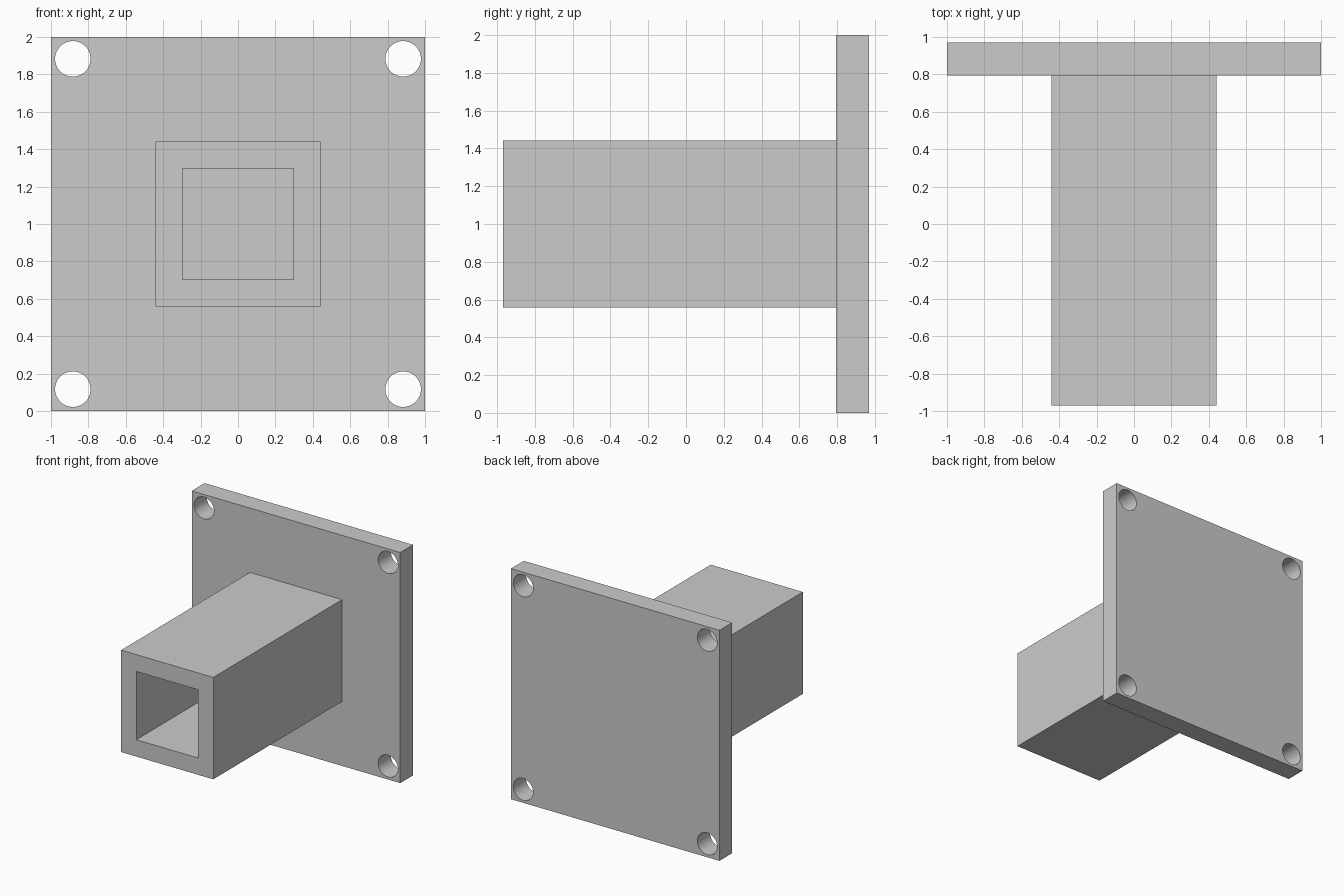
import bpy
from math import pi

if "Cube" in bpy.data.objects:
    bpy.data.objects.remove(bpy.data.objects["Cube"])

Y_FRONT, Y_PLATE, Y_BACK = -0.97, 0.795, 0.97
MID_Z = 1.0


def box(name, half, y0, y1):
    """Square block centred on the tube axis, running from y0 to y1."""
    bpy.ops.mesh.primitive_cube_add(size=1, location=(0, (y0 + y1) / 2, MID_Z))
    ob = bpy.context.object
    ob.name = name
    ob.scale = (2 * half, y1 - y0, 2 * half)
    bpy.ops.object.transform_apply(location=False, rotation=False, scale=True)
    return ob


def cut(target, cutter):
    """Subtract the cutter from the target, then discard it."""
    mod = target.modifiers.new("cut", 'BOOLEAN')
    mod.operation = 'DIFFERENCE'
    mod.solver = 'EXACT'
    mod.object = cutter
    bpy.context.view_layer.objects.active = target
    bpy.ops.object.modifier_apply(modifier=mod.name)
    bpy.data.objects.remove(cutter, do_unlink=True)


# Mounting plate with a bolt hole in each corner
plate = box("mounting_plate", 1.0, Y_PLATE, Y_BACK)
for sx in (-1, 1):
    for sz in (-1, 1):
        bpy.ops.mesh.primitive_cylinder_add(
            vertices=48, radius=0.095, depth=0.5, rotation=(pi / 2, 0, 0),
            location=(sx * 0.883, (Y_PLATE + Y_BACK) / 2, MID_Z + sz * 0.883))
        cut(plate, bpy.context.object)

# Square tube, open at the front and closed off by the plate
tube = box("square_tube", 0.442, Y_FRONT, Y_PLATE)
cut(tube, box("bore_cutter", 0.296, Y_FRONT - 0.1, Y_PLATE + 0.1))

# Smooth hole walls, sharp edges everywhere else
bpy.ops.object.select_all(action='DESELECT')
plate.select_set(True)
bpy.context.view_layer.objects.active = plate
bpy.ops.object.shade_smooth_by_angle()
